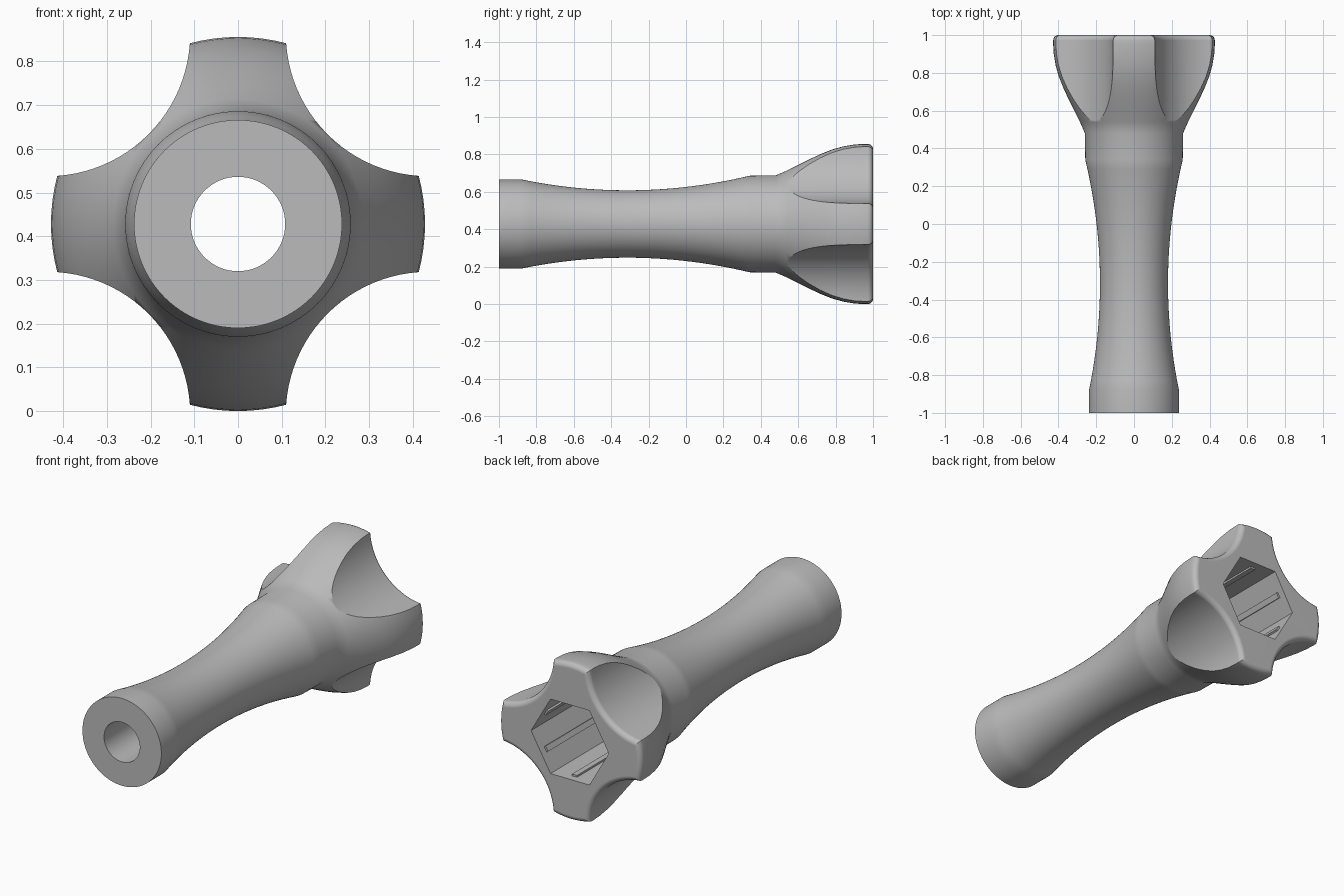
import bpy, bmesh, math
from mathutils import Matrix, Vector

cube = bpy.data.objects.get("Cube")
if cube:
    bpy.data.objects.remove(cube, do_unlink=True)

CENTRE_Z = 0.428
POCKET_START = 0.5
HEX_FLAT = 0.203  # half the distance across the socket flats

grey = bpy.data.materials.new("plain grey")
grey.use_nodes = True
colour = (0.5, 0.5, 0.5, 1)
grey.diffuse_color = colour
grey.node_tree.nodes["Principled BSDF"].inputs["Base Color"].default_value = colour


def make_object(name, bm):
    bmesh.ops.recalc_face_normals(bm, faces=bm.faces)
    mesh = bpy.data.meshes.new(name)
    bm.to_mesh(mesh)
    bm.free()
    mesh.materials.append(grey)
    obj = bpy.data.objects.new(name, mesh)
    bpy.context.collection.objects.link(obj)
    return obj


def lathe(name, profile, sides):
    """Solid of revolution about the y axis from (y, radius) pairs."""
    bm = bmesh.new()
    rings = []
    for y, r in profile:
        angles = [math.tau * i / sides for i in range(sides)]
        rings.append([bm.verts.new((r * math.cos(a), y, CENTRE_Z + r * math.sin(a)))
                      for a in angles])
    for a, b in zip(rings, rings[1:]):
        for i in range(sides):
            j = (i + 1) % sides
            bm.faces.new((a[i], a[j], b[j], b[i]))
    bm.faces.new(rings[0])
    bm.faces.new(rings[-1])
    return make_object(name, bm)


def cut(target, cutter):
    mod = target.modifiers.new("cut " + cutter.name, "BOOLEAN")
    mod.operation = "DIFFERENCE"
    mod.solver = "EXACT"
    mod.object = cutter
    cutter.hide_render = True
    cutter.hide_viewport = True


# Waisted shaft flowing into the flared head
profile = [(-1, 0.238)]
for i in range(25):
    y = -0.88 + 1.22 * i / 24
    profile.append((y, 0.18 + 0.1817 * (y + 0.315) ** 2))
profile += [(0.48, 0.26), (0.54, 0.286), (0.6, 0.316), (0.66, 0.346), (0.72, 0.374),
            (0.78, 0.398), (0.84, 0.415), (0.9, 0.425), (0.95, 0.428), (1, 0.428)]
handle = lathe("fluted_handle", profile, 96)

# Four finger flutes on the diagonals
cutters = []
for k in range(4):
    flute = lathe("flute_cutter", [(0.3, 0.327), (1.2, 0.327)], 96)
    a = math.pi / 4 + k * math.pi / 2
    flute.location = (0.617 * math.cos(a), 0, 0.617 * math.sin(a))
    cutters.append(flute)

# Bolt bore and hexagonal socket
cutters.append(lathe("bore_cutter", [(-1.2, 0.108), (0.7, 0.108)], 64))
hex_radius = HEX_FLAT / math.cos(math.pi / 6)
cutters.append(lathe("socket_cutter", [(POCKET_START, hex_radius), (1.2, hex_radius)], 6))
for cutter in cutters:
    cut(handle, cutter)

# Bake the cuts, then round the outer rim of the back face
bpy.context.view_layer.update()
graph = bpy.context.evaluated_depsgraph_get()
baked = bpy.data.meshes.new_from_object(handle.evaluated_get(graph))
handle.modifiers.clear()
handle.data = baked
for cutter in cutters:
    bpy.data.objects.remove(cutter, do_unlink=True)

bm = bmesh.new()
bm.from_mesh(baked)
bmesh.ops.remove_doubles(bm, verts=bm.verts, dist=0.0005)
bm.normal_update()
rim = []
for e in bm.edges:
    mid = (e.verts[0].co + e.verts[1].co) / 2
    flat_sides = sum(f.normal.y > 0.99 for f in e.link_faces)
    if mid.y > 0.999 and flat_sides == 1 and math.hypot(mid.x, mid.z - CENTRE_Z) > 0.25:
        rim.append(e)
bmesh.ops.bevel(bm, geom=rim, offset=0.028, segments=5, profile=0.5,
                affect="EDGES", clamp_overlap=False)
bm.to_mesh(baked)
bm.free()

for poly in baked.polygons:
    poly.use_smooth = True
    poly.material_index = 0
baked.set_sharp_from_angle(angle=math.radians(30))
weighted = handle.modifiers.new("even shading", "WEIGHTED_NORMAL")
weighted.keep_sharp = True

# Slim grip ribs along the socket walls
bm = bmesh.new()
for k in range(6):
    a = math.pi / 6 + k * math.pi / 3
    spin = Matrix.Translation((0, 0, CENTRE_Z)) @ Matrix.Rotation(-a, 4, "Y")
    shape = Matrix.Translation((HEX_FLAT, (POCKET_START + 0.96) / 2, 0))
    size = Matrix.Diagonal(Vector((0.02, 0.96 - POCKET_START, 0.03, 1)))
    bmesh.ops.create_cube(bm, size=1, matrix=spin @ shape @ size)
make_object("socket_ribs", bm)
